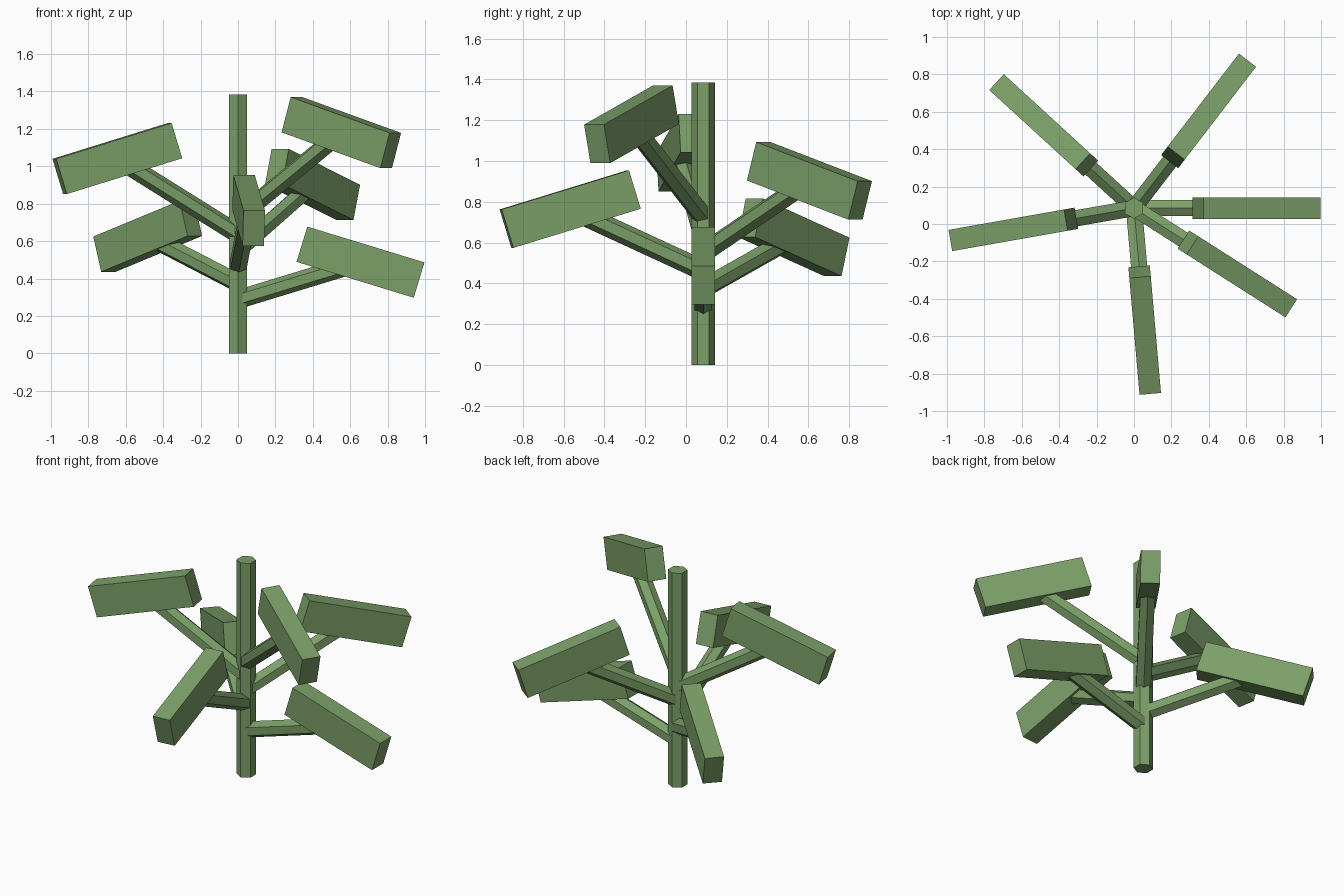
import bpy
from math import cos, sin, radians
from mathutils import Matrix, Vector

if "Cube" in bpy.data.objects:
    bpy.data.objects.remove(bpy.data.objects["Cube"], do_unlink=True)

# One flat green for the whole plant
GREEN = (0.2, 0.35, 0.14, 1.0)
green = bpy.data.materials.new("leaf_green")
green.use_nodes = True
green.diffuse_color = GREEN
bsdf = green.node_tree.nodes["Principled BSDF"]
bsdf.inputs["Base Color"].default_value = GREEN
bsdf.inputs["Roughness"].default_value = 0.8

AXIS = Vector((0.0, 0.085, 0.0))      # foot of the trunk
TRUNK_HEIGHT = 1.385
LEAF_RADIUS = 0.655                   # leaf centre, outwards from the trunk
LEAF_SIZE = (0.655, 0.115, 0.197)
LEAF_DROOP = radians(17)
GOLDEN_ANGLE = radians(137.5)


def finish(name):
    obj = bpy.context.object
    obj.name = name
    obj.data.name = name
    obj.data.materials.append(green)
    return obj


def hex_rod(name, start, end, radius, up):
    """Six-sided rod from start to end with one ridge turned towards up."""
    z = (end - start).normalized()
    x = up.cross(z).normalized()
    y = z.cross(x)
    bpy.ops.mesh.primitive_cylinder_add(vertices=6, radius=radius,
                                        depth=(end - start).length)
    rod = finish(name)
    rotation = Matrix((x, y, z)).transposed().to_4x4()
    rod.matrix_world = Matrix.Translation((start + end) / 2) @ rotation
    return rod


def leaf_block(name, centre, angle):
    """Long block pointing outwards, its outer end drooping."""
    bpy.ops.mesh.primitive_cube_add(size=1)
    leaf = finish(name)
    leaf.data.transform(Matrix.Diagonal((*LEAF_SIZE, 1)))
    leaf.matrix_world = (Matrix.Translation(centre)
                         @ Matrix.Rotation(angle, 4, 'Z')
                         @ Matrix.Rotation(LEAF_DROOP, 4, 'Y'))
    return leaf


# Trunk
hex_rod("trunk", AXIS, AXIS + Vector((0, 0, TRUNK_HEIGHT)), 0.057,
        Vector((0, 1, 0)))

# Six branches spiralling up the trunk, each ending inside its leaf
for i in range(6):
    angle = i * GOLDEN_ANGLE
    outward = Vector((cos(angle), sin(angle), 0))
    base = AXIS + Vector((0, 0, 0.288 + 0.0875 * i))
    tip = AXIS + outward * LEAF_RADIUS + Vector((0, 0, 0.4875 + 0.1385 * i))
    hex_rod(f"branch_{i + 1}", base, tip, 0.05, Vector((0, 0, 1)))
    leaf_block(f"leaf_{i + 1}", tip, angle)
